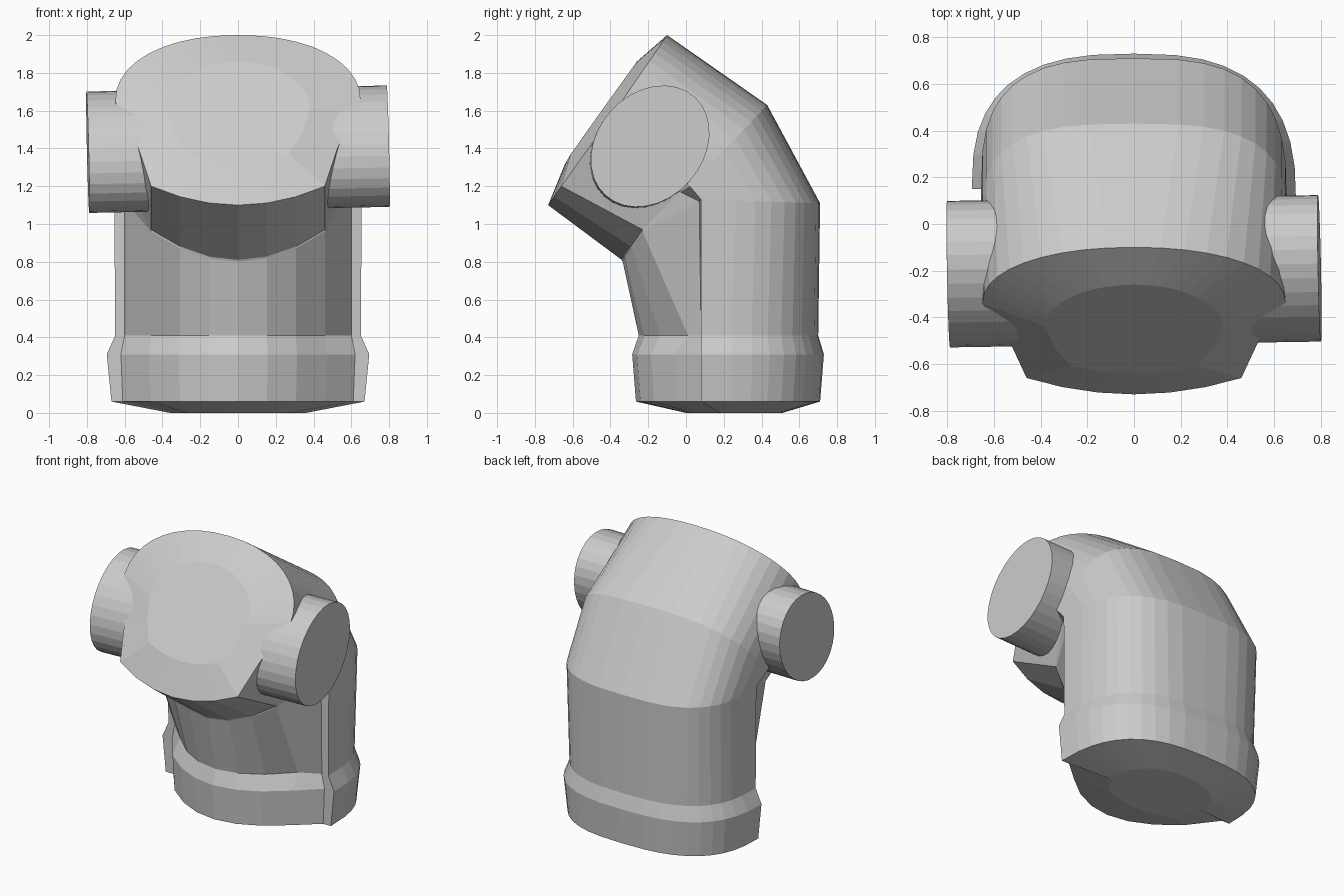
import bpy
import bmesh
from math import sin, cos, pi
from mathutils import Matrix, Vector

cube = bpy.data.objects.get("Cube")
if cube:
    bpy.data.objects.remove(cube, do_unlink=True)

ARC_STEPS = 10
FRONT_STEPS = 3

grey = bpy.data.materials.new("light_grey")
grey.use_nodes = True
colour = (0.6, 0.6, 0.6, 1)
grey.diffuse_color = colour
grey.node_tree.nodes["Principled BSDF"].inputs["Base Color"].default_value = colour


def half_section(keel, edge, notch, side, back, fullness):
    """Half ring: curved front panel, notch at the seam, then a rounded back shell."""
    half = []
    for i in range(FRONT_STEPS + 1):
        t = i / FRONT_STEPS
        p = keel.lerp(edge, t * t)
        p.x = edge.x * t
        half.append(p)
    half.append(notch)
    for i in range(ARC_STEPS + 1):
        t = i / ARC_STEPS * pi / 2
        p = side.lerp(back, sin(t) ** (2 / fullness))
        p.x = side.x * max(cos(t), 0) ** (2 / fullness)
        half.append(p)
    return half


def section(keel, edge, notch, side, back, fullness, skew=0):
    """Closed ring; skew sets the seam on the -x side further back."""
    keel, back = Vector((0, *keel)), Vector((0, *back))
    edge, notch, side = Vector(edge), Vector(notch), Vector(side)
    shift = Vector((0, skew, 0))
    half = half_section(keel, edge, notch, side, back, fullness)
    other = half_section(keel, edge, notch + shift, side + shift, back, fullness)
    return half + [Vector((-p.x, p.y, p.z)) for p in reversed(other[1:-1])]


def level(z, keel_y, edge, notch_x, side_x, back_y, fullness, seam_y=0.08):
    """Horizontal ring at height z."""
    return section((keel_y, z), (*edge, z), (notch_x, seam_y, z), (side_x, seam_y, z),
                   (back_y, z), fullness, 0.07)


def loft(name, rings, close_bottom=False, close_top=False):
    """Skin the rings from bottom to top, with optional end faces."""
    bm = bmesh.new()
    loops = [[bm.verts.new(p) for p in ring] for ring in rings]
    for low, high in zip(loops, loops[1:]):
        n = len(low)
        for j in range(n):
            k = (j + 1) % n
            bm.faces.new((low[j], low[k], high[k], high[j]))
    if close_bottom:
        bm.faces.new(loops[0][::-1])
    if close_top:
        bm.faces.new(loops[-1])
    mesh = bpy.data.meshes.new(name)
    bm.to_mesh(mesh)
    bm.free()
    mesh.materials.append(grey)
    obj = bpy.data.objects.new(name, mesh)
    bpy.context.collection.objects.link(obj)


# Base collar rings
foot = level(0, 0.0, (0.27, 0.06), 0.33, 0.36, 0.51, 2.3, 0.18)
collar_low = level(0.06, -0.265, (0.46, -0.05), 0.61, 0.67, 0.71, 2.7)
collar_high = level(0.31, -0.285, (0.47, -0.06), 0.62, 0.695, 0.73, 2.7)
neck = level(0.41, -0.25, (0.46, 0.01), 0.6, 0.65, 0.7, 2.8)

# Bend and tilted mouth rings
bend_low = section((-0.335, 0.80), (0.46, -0.23, 0.96), (0.6, 0.07, 1.12), (0.655, 0.08, 1.13),
                   (0.71, 1.11), 3, 0.07)
bend_high = section((-0.34, 0.81), (0.46, -0.23, 0.97), (0.57, -0.03, 1.17), (0.655, 0.02, 1.2),
                    (0.43, 1.63), 3)
mouth = section((-0.73, 1.10), (0.46, -0.66, 1.20), (0.53, -0.51, 1.41), (0.65, -0.34, 1.65),
                (-0.1, 2.0), 2.15)
crown = section((-0.64, 1.32), (0.27, -0.61, 1.37), (0.34, -0.53, 1.48), (0.38, -0.44, 1.61),
                (-0.26, 1.86), 2)

loft("base_collar", [foot, collar_low, collar_high, neck], close_bottom=True)
loft("bent_pipe", [neck, bend_low, bend_high, mouth])
loft("mouth_cap", [mouth, crown], close_top=True)

# Oval cross shaft whose two ends stick out of the sides
start, end = Vector((-0.795, -0.215, 1.38)), Vector((0.795, -0.19, 1.412))
axis = (end - start).normalized()
short = axis.cross(Vector((0, 0.67, 0.74))).normalized()
long = short.cross(axis)
bpy.ops.mesh.primitive_cylinder_add(vertices=32, radius=1, depth=(end - start).length,
                                    location=(start + end) / 2)
shaft = bpy.context.object
shaft.name = "cross_shaft"
shaft.rotation_euler = Matrix((long, short, axis)).transposed().to_euler()
shaft.scale = (0.352, 0.28, 1)
shaft.data.materials.append(grey)
